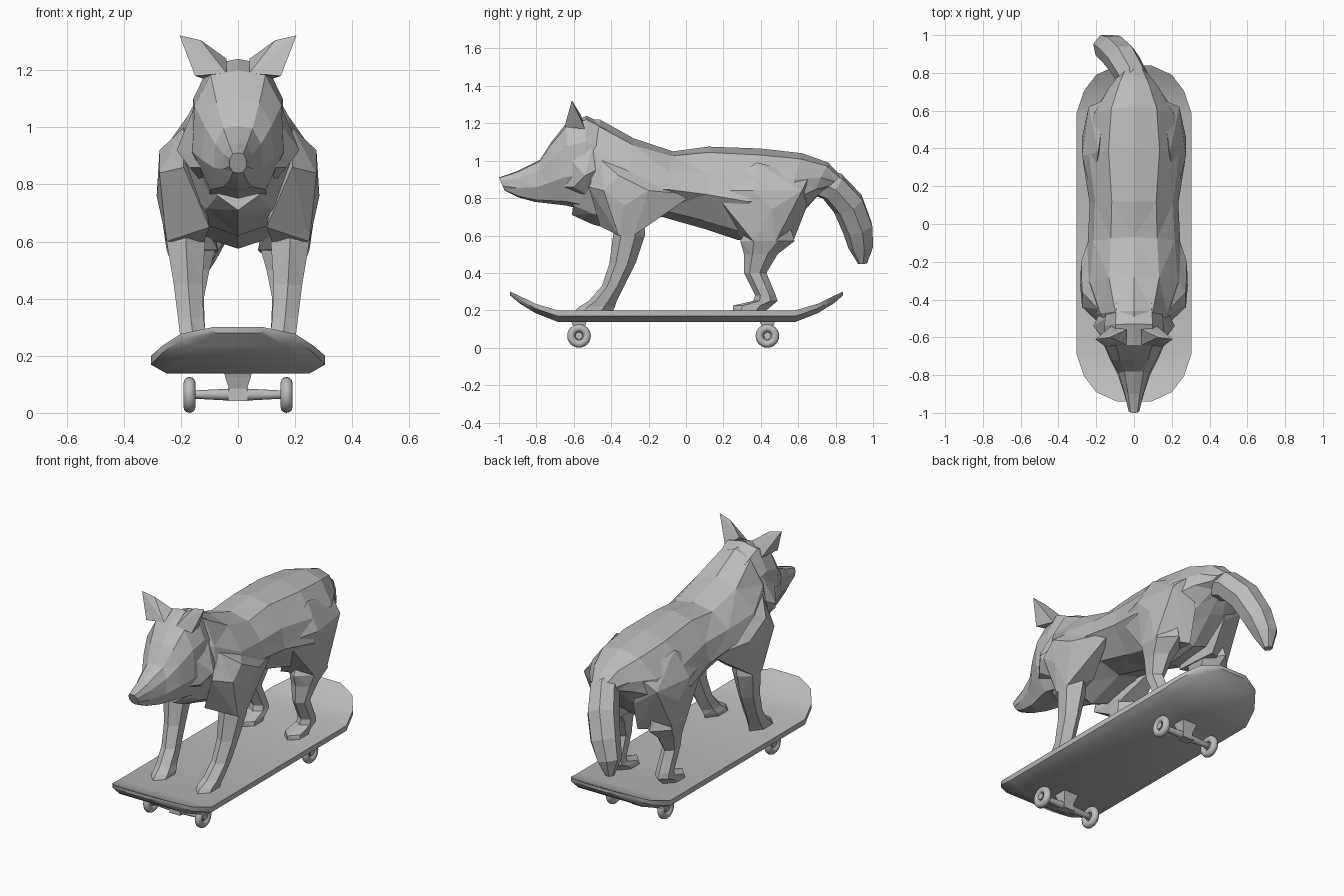
import bpy, bmesh, math
from mathutils import Vector

cube = bpy.data.objects.get("Cube")
if cube:
    bpy.data.objects.remove(cube)

grey = bpy.data.materials.new("plain_grey")
grey.use_nodes = True
grey.diffuse_color = (0.5, 0.5, 0.5, 1)
shader = next(n for n in grey.node_tree.nodes if n.type == 'BSDF_PRINCIPLED')
shader.inputs["Base Color"].default_value = grey.diffuse_color


def finish(name, bm, mirror=False):
    bmesh.ops.recalc_face_normals(bm, faces=bm.faces)
    mesh = bpy.data.meshes.new(name)
    bm.to_mesh(mesh)
    bm.free()
    mesh.materials.append(grey)
    obj = bpy.data.objects.new(name, mesh)
    bpy.context.collection.objects.link(obj)
    if mirror:
        modifier = obj.modifiers.new("mirror", 'MIRROR')
        modifier.use_mirror_merge = False
    return obj


def loft(name, rings, mirror=False, facet=True):
    """Skin a list of equal-length rings and cap both ends."""
    bm = bmesh.new()
    loops = [[bm.verts.new(p) for p in ring] for ring in rings]
    for a, b in zip(loops, loops[1:]):
        for i in range(len(a)):
            j = (i + 1) % len(a)
            bm.faces.new((a[i], a[j], b[j], b[i]))
    bm.faces.new(loops[0])
    bm.faces.new(loops[-1])
    if facet:
        bmesh.ops.triangulate(bm, faces=bm.faces, quad_method='SHORT_EDGE')
    return finish(name, bm, mirror)


def hull(name, points, mirror=True):
    bm = bmesh.new()
    for p in points:
        bm.verts.new(p)
    bmesh.ops.convex_hull(bm, input=bm.verts)
    return finish(name, bm, mirror)


def body_ring(section, shape):
    """Symmetric upright ring; top and bottom can lie at different y."""
    yt, zt, yb, zb, w = section
    half = [(w * u, yb + (yt - yb) * v, zb + (zt - zb) * v) for u, v in shape]
    return half + [(-x, y, z) for x, y, z in half[-2:0:-1]]


def leg_ring(section):
    z, front, back, inner, outer = section
    mid, span = (inner + outer) / 2, back - front
    a, b = front + span * 0.25, front + span * 0.7
    return [(mid, front, z), (outer, a, z), (outer, b, z),
            (mid, back, z), (inner, b, z), (inner, a, z)]


# Torso: y top, z top, y bottom, z bottom, half width
TORSO = [(-.55, 1.22, -.61, .71, .13), (-.46, 1.22, -.5, .66, .2),
         (-.28, 1.12, -.36, .62, .265), (-.07, 1.05, -.13, .7, .245),
         (.12, 1.075, .1, .635, .235), (.4, 1.065, .28, .575, .27),
         (.62, 1.04, .5, .6, .24), (.76, .99, .64, .74, .15),
         (.83, .915, .72, .83, .085)]
TORSO_SHAPE = [(0, 1), (.5, .93), (.88, .68), (1, .42), (.55, .1), (0, 0)]
loft("torso", [body_ring(s, TORSO_SHAPE) for s in TORSO])

# Head with steep brow and narrow snout
HEAD = [(-.4, 1.17, -.45, .76, .15), (-.53, 1.24, -.56, .74, .165),
        (-.64, 1.2, -.64, .76, .16), (-.72, 1.1, -.72, .77, .125),
        (-.78, 1.005, -.81, .78, .085), (-.9, .945, -.9, .805, .052),
        (-1, .91, -.97, .84, .03)]
HEAD_SHAPE = [(0, 1), (.6, .96), (.95, .72), (1, .35), (.6, .05), (0, 0)]
loft("head", [body_ring(s, HEAD_SHAPE) for s in HEAD])
hull("ears", [(.04, -.56, 1.24), (.04, -.64, 1.19), (.15, -.65, 1.18),
              (.12, -.54, 1.17), (.13, -.6, 1.305), (.205, -.61, 1.322)])
hull("cheek_ruff", [(.1, -.68, 1.08), (.215, -.54, .92), (.17, -.6, .86),
                    (.08, -.72, .86), (.16, -.42, .98), (.15, -.5, 1.08),
                    (.12, -.5, .8)])

# Shoulders overhang the chest; haunches bulge over the thighs
hull("shoulders", [(.19, -.45, 1.0), (.275, -.36, .92), (.275, -.44, .84),
                   (.19, -.52, .86), (.285, -.33, .76), (.28, -.2, .84),
                   (.25, -.36, .6), (.25, -.28, .6), (.1, -.46, .65),
                   (.12, -.36, .6), (.12, -.2, .66), (.2, .04, .82), (.15, -.2, 1.0)])
hull("haunches", [(.19, .38, .99), (.275, .36, .84), (.275, .46, .74),
                  (.24, .62, .84), (.15, .66, .92), (.25, .48, .57),
                  (.25, .36, .57), (.1, .64, .74), (.07, .3, .57),
                  (.08, .57, .56), (.22, .14, .84)])

# Legs: z, front y, back y, inner x, outer x
FRONT_LEG = [(.75, -.36, -.22, .12, .2),
             (.6, -.39, -.22, .115, .25), (.45, -.41, -.27, .125, .225),
             (.33, -.45, -.33, .12, .21), (.25, -.52, -.37, .11, .2),
             (.22, -.57, -.38, .1, .195), (.2, -.59, -.39, .1, .195)]
HIND_LEG = [(.7, .36, .54, .12, .2),
            (.57, .29, .58, .08, .25), (.5, .31, .49, .1, .225),
            (.4, .31, .43, .12, .2), (.28, .37, .48, .115, .2),
            (.25, .36, .49, .11, .2), (.225, .25, .46, .1, .2),
            (.2, .25, .43, .1, .2)]
loft("front_legs", [leg_ring(s) for s in FRONT_LEG], mirror=True)
loft("hind_legs", [leg_ring(s) for s in HIND_LEG], mirror=True)

# Tail: centre and radius, swept down and to the right
TAIL = [(0, .7, .89, .08), (-.01, .785, .86, .085), (-.06, .87, .765, .09),
        (-.11, .92, .64, .085), (-.15, .938, .54, .07), (-.16, .945, .45, .025)]
centres = [Vector(t[:3]) for t in TAIL]
rings = []
for i, c in enumerate(centres):
    along = centres[min(i + 1, len(TAIL) - 1)] - centres[max(i - 1, 0)]
    side = along.cross(Vector((0, 1, 1))).normalized()
    up = side.cross(along).normalized()
    rings.append([c + TAIL[i][3] * (side * math.cos(k * math.tau / 7)
                                    + up * math.sin(k * math.tau / 7))
                  for k in range(7)])
loft("tail", rings)

# Skateboard deck: distance from middle, half width, bottom z, thickness
DECK = [(.635, .305, .138, .062), (.755, .265, .185, .05),
        (.84, .2, .237, .04), (.89, .09, .28, .02)]
rows = [(-d, w, z, t) for d, w, z, t in reversed(DECK)] + DECK
rings = []
for d, w, z, t in rows:
    y = d - .05
    rings.append([(w, y, z + t), (w, y, z + t / 2), (w * .82, y, z),
                  (-w * .82, y, z), (-w, y, z + t / 2), (-w, y, z + t)])
deck = loft("deck", rings, facet=False)
bpy.context.view_layer.objects.active = deck
deck.select_set(True)
bpy.ops.object.shade_smooth_by_angle()


def rod(name, radius, tip_radius, length, centre, sides=16):
    """Rod or cone lying along x."""
    bpy.ops.mesh.primitive_cone_add(vertices=sides, radius1=radius, radius2=tip_radius,
                                    depth=length, location=centre,
                                    rotation=(0, math.copysign(math.pi / 2, centre[0]), 0))
    obj = bpy.context.object
    obj.name = name
    obj.data.materials.append(grey)
    bpy.ops.object.shade_smooth_by_angle()


# Trucks, axles and wheels
for end, y in (("front", -.572), ("rear", .435)):
    rings = []
    for z, w, d in ((.15, .05, .045), (.125, .045, .035), (.085, .032, .022), (.042, .036, .025)):
        rings.append([(w, y - d, z), (w, y + d, z), (-w, y + d, z), (-w, y - d, z)])
    loft(end + "_truck", rings, facet=False)
    for label, side in (("left", 1), ("right", -1)):
        name = end + "_" + label
        rod(name + "_axle", .022, .014, .15, (side * .085, y, .064))
        rod(name + "_hub", .02, .02, .034, (side * .168, y, .064))
        bpy.ops.mesh.primitive_torus_add(major_radius=.042, minor_radius=.021,
                                         major_segments=24, minor_segments=12,
                                         location=(side * .17, y, .063),
                                         rotation=(0, math.pi / 2, 0))
        wheel = bpy.context.object
        wheel.name = name + "_wheel"
        wheel.data.materials.append(grey)
        bpy.ops.object.shade_smooth()
